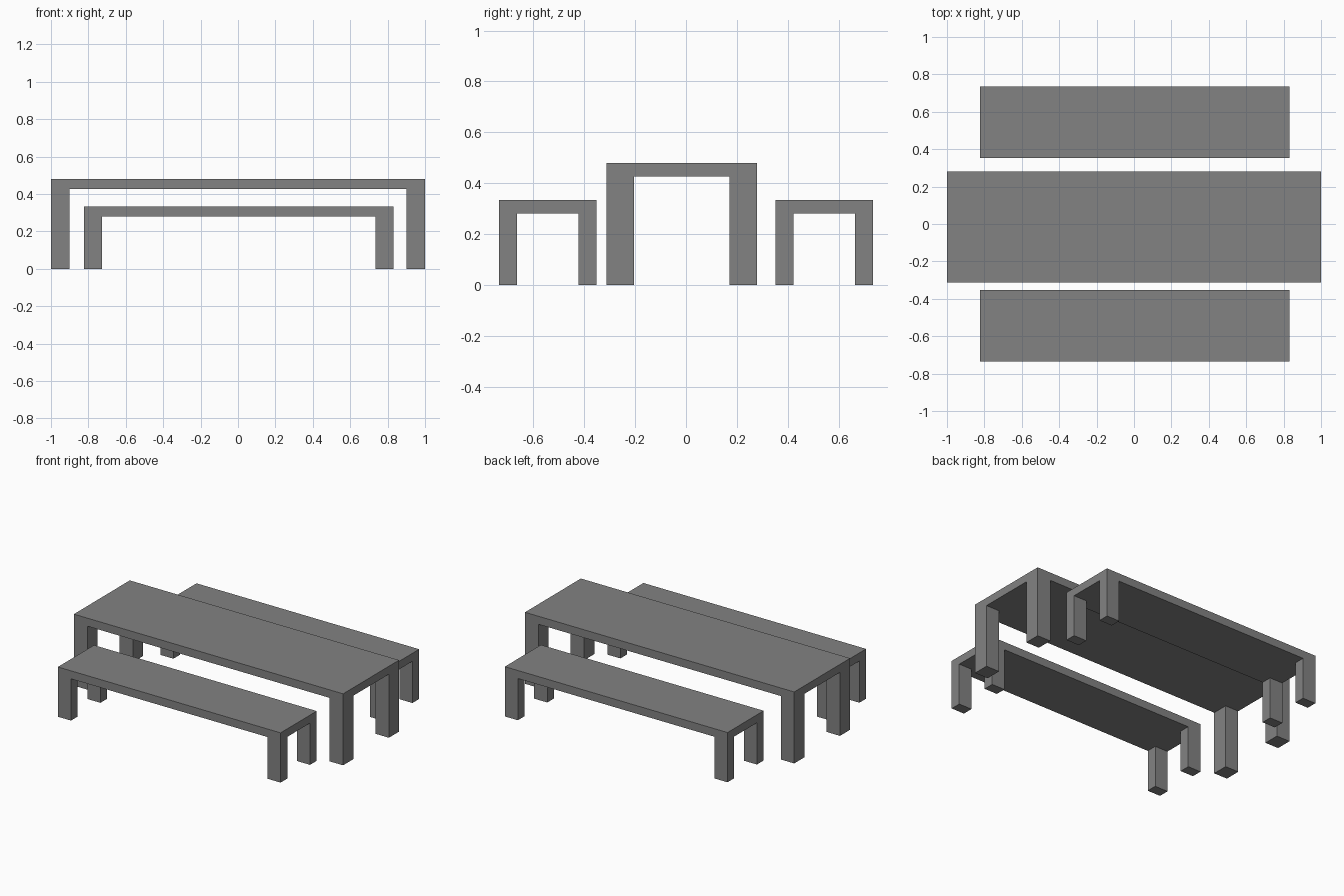
import bpy
import bmesh
from math import radians

if "Cube" in bpy.data.objects:
    bpy.data.objects.remove(bpy.data.objects["Cube"])

# dark grey finish shared by every piece
grey = bpy.data.materials.new("dark_grey")
grey.diffuse_color = (0.225, 0.225, 0.225, 1)
grey.use_nodes = True
grey.node_tree.nodes["Principled BSDF"].inputs["Base Color"].default_value = grey.diffuse_color


def trestle(name, x0, x1, y0, y1, height, thick, leg_x, leg_y):
    """One-piece slab with four square-cut corner legs flush to its edges."""
    bm = bmesh.new()
    xs = (x0, x0 + leg_x, x1 - leg_x, x1)
    ys = (y0, y0 + leg_y, y1 - leg_y, y1)
    under = height - thick

    # underside split into a 3 x 3 grid
    v = [[bm.verts.new((x, y, under)) for y in ys] for x in xs]
    cells = {(i, j): bm.faces.new((v[i][j], v[i][j + 1], v[i + 1][j + 1], v[i + 1][j]))
             for i in range(3) for j in range(3)}
    corners = [cells[i, j] for i in (0, 2) for j in (0, 2)]

    # slab thickness, keeping the underside in place
    up = bmesh.ops.extrude_face_region(bm, geom=list(cells.values()), use_keep_orig=True)
    for vert in (g for g in up["geom"] if isinstance(g, bmesh.types.BMVert)):
        vert.co.z = height

    # pull the corner cells down to the floor as legs
    for face in corners:
        leg = bmesh.ops.extrude_discrete_faces(bm, faces=[face])["faces"][0]
        for vert in leg.verts:
            vert.co.z = 0

    # clean flat faces
    bmesh.ops.remove_doubles(bm, verts=bm.verts, dist=1e-5)
    bmesh.ops.recalc_face_normals(bm, faces=bm.faces)
    bmesh.ops.dissolve_limit(bm, angle_limit=radians(1), verts=bm.verts, edges=bm.edges)

    mesh = bpy.data.meshes.new(name)
    bm.to_mesh(mesh)
    bm.free()
    mesh.materials.append(grey)
    obj = bpy.data.objects.new(name, mesh)
    bpy.context.collection.objects.link(obj)


# table
trestle("table", -1, 1, -0.313, 0.28, 0.48, 0.054, 0.1, 0.108)

# benches on both long sides
trestle("front_bench", -0.823, 0.831, -0.735, -0.352, 0.334, 0.054, 0.097, 0.071)
trestle("back_bench", -0.823, 0.831, 0.352, 0.735, 0.334, 0.054, 0.097, 0.071)
